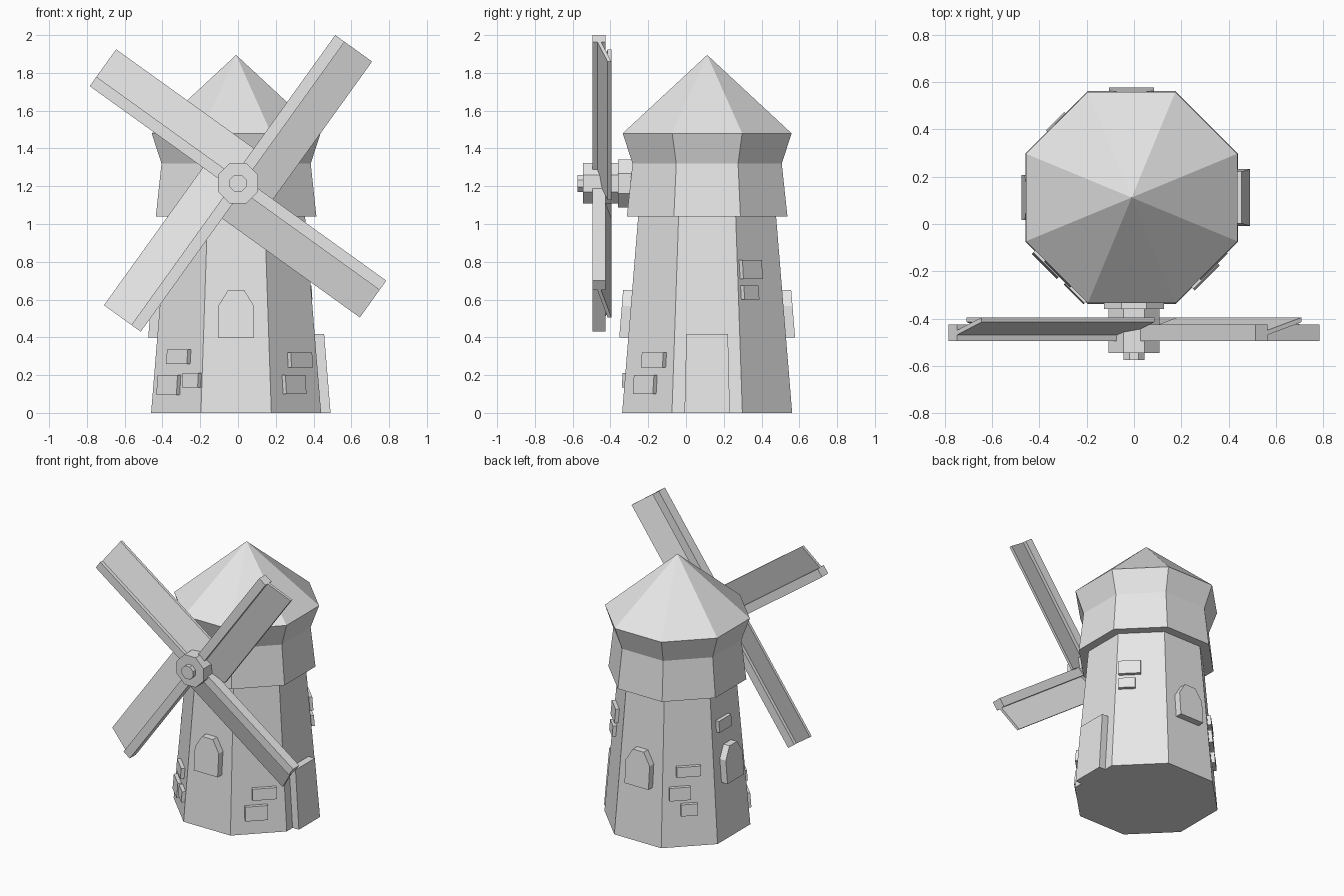
import bpy, bmesh
from math import sin, cos, radians, pi
from mathutils import Vector

cube = bpy.data.objects.get("Cube")
if cube:
    bpy.data.objects.remove(cube)

grey = bpy.data.materials.new("plain grey")
grey.use_nodes = True
grey.diffuse_color = (0.8, 0.8, 0.8, 1)
grey.node_tree.nodes["Principled BSDF"].inputs["Base Color"].default_value = (0.8, 0.8, 0.8, 1)

CENTRE = Vector((-0.01, 0.112, 0))
HUB = Vector((0, 0, 1.215))


def loft(name, rings):
    """Flat-faced solid skinned through rings of points; a one-point ring makes a tip."""
    bm = bmesh.new()
    loops = [[bm.verts.new(p) for p in ring] for ring in rings]
    for a, b in zip(loops, loops[1:]):
        n = len(a)
        for i in range(n):
            j = (i + 1) % n
            bm.faces.new((a[i], a[j], b[0]) if len(b) == 1 else (a[i], a[j], b[j], b[i]))
    for cap in (loops[0], loops[-1]):
        if len(cap) > 2:
            bm.faces.new(cap)
    bmesh.ops.recalc_face_normals(bm, faces=bm.faces[:])
    mesh = bpy.data.meshes.new(name)
    bm.to_mesh(mesh)
    bm.free()
    mesh.materials.append(grey)
    obj = bpy.data.objects.new(name, mesh)
    bpy.context.collection.objects.link(obj)
    return obj


def octagon(apothem):
    r = apothem / cos(pi / 8)
    return [(r * cos(pi / 8 + k * pi / 4), r * sin(pi / 8 + k * pi / 4)) for k in range(8)]


def level(apothem, z):
    return [CENTRE + Vector((x, y, z)) for x, y in octagon(apothem)]


def wall(z):
    """Distance of the sloping tower wall from its axis."""
    return 0.45 - 0.085 * z / 1.04


def on_wall(name, angle, outline, depth):
    """Raised plate that follows the slope of the wall facing the given angle."""
    a = radians(angle)
    out, side = Vector((cos(a), sin(a), 0)), Vector((-sin(a), cos(a), 0))
    rings = [[CENTRE + out * (wall(z) + d) + side * u + Vector((0, 0, z)) for u, z in outline]
             for d in (-0.01, depth)]
    return loft(name, rings)


# Tower body, overhanging upper storey and roof
loft("tower", [level(wall(0), 0), level(wall(1.06), 1.06)])
loft("upper_storey", [level(0.425, 1.04), level(0.395, 1.32), level(0.447, 1.48)])
loft("roof", [level(0.447, 1.48), [CENTRE + Vector((0, 0, 1.895))]])

# Windows and door
window = [(-0.095, 0.4), (0.095, 0.4), (0.095, 0.565), (0.043, 0.65), (-0.043, 0.65), (-0.095, 0.565)]
for side, angle in (("front", 270), ("back", 90), ("right", 180)):
    on_wall("window_" + side, angle, window, 0.048)
on_wall("door", 0, [(-0.12, 0), (0.12, 0), (0.11, 0.417), (-0.11, 0.417)], 0.05)

# Raised bricks: wall angle, then left, right, bottom, top
bricks = [
    (225, -0.07, 0.085, 0.26, 0.335), (225, -0.13, 0.02, 0.095, 0.2), (225, 0.057, 0.175, 0.135, 0.21),
    (315, -0.04, 0.12, 0.24, 0.32), (315, -0.09, 0.06, 0.1, 0.2),
    (45, -0.145, 0.0, 0.71, 0.81), (45, -0.145, -0.035, 0.6, 0.675),
    (135, -0.08, 0.08, 0.49, 0.56), (135, -0.13, 0.01, 0.33, 0.42), (135, -0.055, 0.055, 0.22, 0.3),
    (180, -0.11, 0.03, 0.76, 0.84),
]
for i, (angle, l, r, b, t) in enumerate(bricks):
    on_wall(f"brick_{i + 1}", angle, [(l, b), (r, b), (r, t), (l, t)], 0.025)

# Axle mount, hub and hub cap
for name, apothem, front, back in (("axle_mount", 0.127, -0.36, -0.27),
                                   ("hub", 0.107, -0.545, -0.355),
                                   ("hub_cap", 0.045, -0.575, -0.54)):
    loft(name, [[HUB + Vector((x, y, z)) for x, z in octagon(apothem)] for y in (front, back)])

# Four blades: a square spar with a tilted sail board on one side
spar = [(-0.04, -0.495), (0.021, -0.495), (0.021, -0.425), (-0.04, -0.425)]
sail = [(0.01, -0.473), (0.2, -0.415), (0.2, -0.395), (0.01, -0.453)]
for k in range(4):
    a = radians(54.3 + 90 * k)
    along, across = Vector((cos(a), 0, sin(a))), Vector((sin(a), 0, -cos(a)))
    for name, section, start in (("spar", spar, 0.0), ("sail", sail, 0.037)):
        loft(f"{name}_{k + 1}", [[HUB + along * s + across * n + Vector((0, y, 0)) for n, y in section]
                                 for s in (start, 0.938)])
